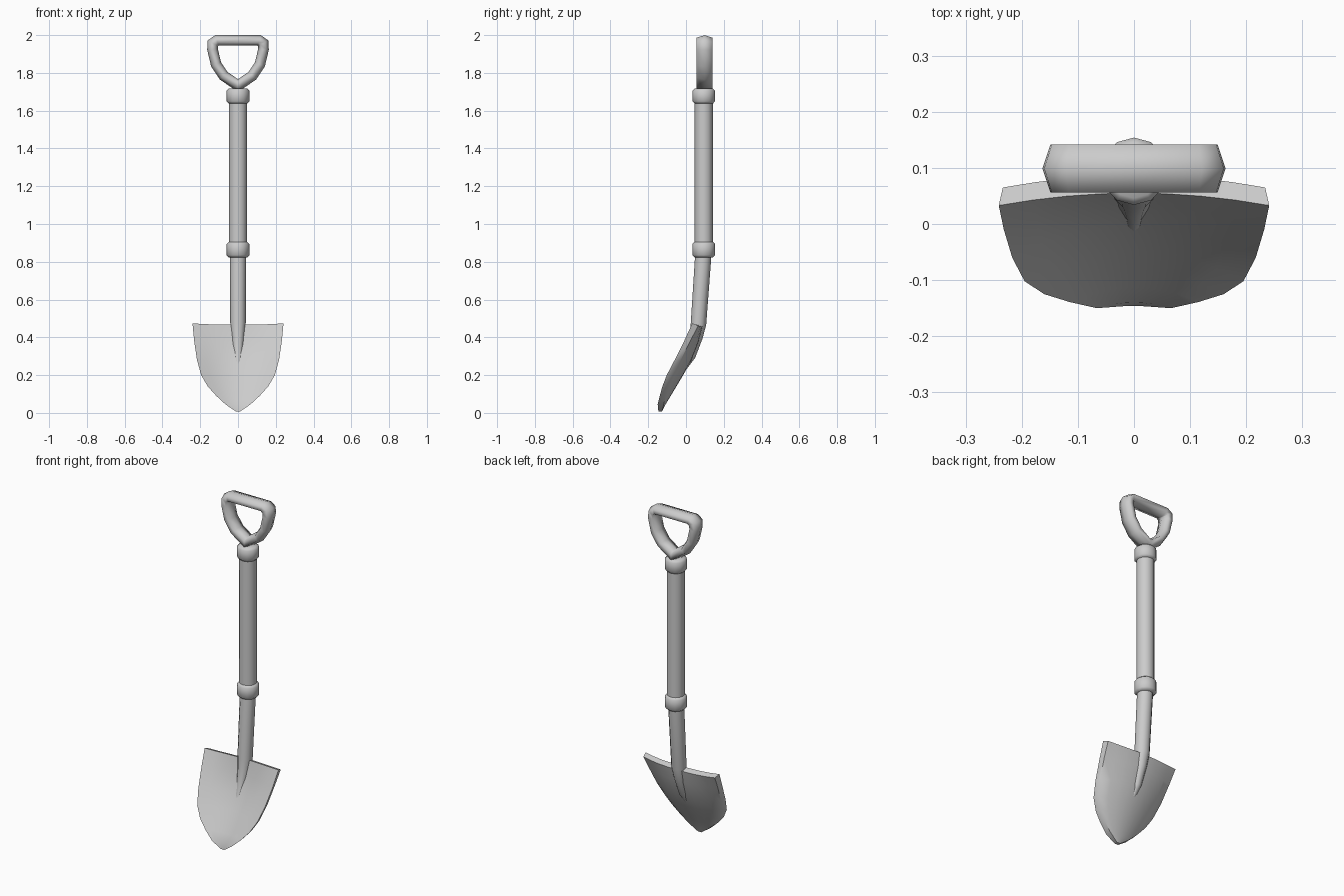
import bpy, bmesh, math
from mathutils import Vector

cube = bpy.data.objects.get("Cube")
if cube:
    bpy.data.objects.remove(cube, do_unlink=True)

grey = bpy.data.materials.new("light grey")
grey.use_nodes = True
grey.diffuse_color = (0.6, 0.6, 0.6, 1)
grey.node_tree.nodes["Principled BSDF"].inputs["Base Color"].default_value = (0.6, 0.6, 0.6, 1)

AXIS_Y = 0.094


def finish(name, bm, angle=50):
    """Turn a bmesh into a smooth-shaded grey object."""
    bmesh.ops.recalc_face_normals(bm, faces=bm.faces)
    mesh = bpy.data.meshes.new(name)
    bm.to_mesh(mesh)
    bm.free()
    mesh.materials.append(grey)
    obj = bpy.data.objects.new(name, mesh)
    bpy.context.collection.objects.link(obj)
    bpy.ops.object.select_all(action='DESELECT')
    obj.select_set(True)
    bpy.context.view_layer.objects.active = obj
    bpy.ops.object.shade_smooth_by_angle(angle=math.radians(angle))
    return obj


def bridge(bm, rings, loop=False):
    """Join successive rings of vertices with quads; cap open ends."""
    n = len(rings[0])
    pairs = list(zip(rings, rings[1:])) + ([(rings[-1], rings[0])] if loop else [])
    for a, b in pairs:
        for i in range(n):
            bm.faces.new((a[i], a[(i + 1) % n], b[(i + 1) % n], b[i]))
    if not loop:
        bm.faces.new(rings[0])
        bm.faces.new(rings[-1])


def tube(name, stations, sides=12):
    """Round tube through (y, z, radius) stations in the x = 0 plane."""
    bm = bmesh.new()
    rings = []
    for k, (y, z, r) in enumerate(stations):
        a, b = stations[max(k - 1, 0)], stations[min(k + 1, len(stations) - 1)]
        t = Vector((0, b[0] - a[0], b[1] - a[1])).normalized()
        if t.length == 0:
            t = Vector((0, 0, 1))
        side, up = Vector((1, 0, 0)), Vector((1, 0, 0)).cross(t)
        ring = []
        for i in range(sides):
            ang = 2 * math.pi * i / sides
            ring.append(bm.verts.new(Vector((0, y, z)) + r * (side * math.cos(ang) + up * math.sin(ang))))
        rings.append(ring)
    bridge(bm, rings)
    return finish(name, bm)


def collar(name, low, high, radius=0.06):
    """Ring with rounded rims, built straight up the shaft axis."""
    c = 0.012
    bm = bmesh.new()
    rings = []
    for z, r in ((low, radius - c), (low + c, radius), (high - c, radius), (high, radius - c)):
        rings.append([bm.verts.new((r * math.cos(i * math.pi / 6),
                                    AXIS_Y + r * math.sin(i * math.pi / 6), z)) for i in range(12)])
    bridge(bm, rings)
    return finish(name, bm)


# Shaft, collars and the bent neck that fades into the blade
tube("shaft", [(AXIS_Y, 0.85, 0.048), (AXIS_Y, 1.68, 0.048)])
collar("upper_collar", 1.637, 1.717)
collar("lower_collar", 0.823, 0.906)
tube("neck", [(AXIS_Y, 0.87, 0.043), (0.089, 0.80, 0.043), (0.066, 0.47, 0.041),
              (0.054, 0.40, 0.034), (0.026, 0.30, 0.024), (-0.028, 0.2, 0.006)])

# Grip: flattened six-sided section swept round a rounded triangle
half = [(0.112, 1.972), (0.133, 1.957), (0.135, 1.925), (0.116, 1.845), (0.076, 1.785)]
path = half + [(0, 1.733)] + [(-x, z) for x, z in reversed(half)]
bm = bmesh.new()
rings = []
for k, (x, z) in enumerate(path):
    p = Vector((x, AXIS_Y + 0.005, z))
    prev, nxt = path[k - 1], path[(k + 1) % len(path)]
    d_in = Vector((x - prev[0], 0, z - prev[1])).normalized()
    d_out = Vector((nxt[0] - x, 0, nxt[1] - z)).normalized()
    t = (d_in + d_out).normalized()
    out = Vector((-t.z, 0, t.x)) / max(t.dot(d_in), 0.8)
    rings.append([bm.verts.new(p + out * 0.028 * math.cos(i * math.pi / 3)
                               + Vector((0, 0.049 * math.sin(i * math.pi / 3), 0))) for i in range(6)])
bridge(bm, rings, loop=True)
finish("grip", bm, 75)

# Blade: rows of (height, half width, rim y, depth of the dish)
rows = [(0.008, 0.012, -0.146, 0.0), (0.045, 0.066, -0.150, 0.01), (0.09, 0.115, -0.139, 0.026),
        (0.14, 0.16, -0.125, 0.042), (0.2, 0.195, -0.102, 0.055), (0.28, 0.217, -0.06, 0.058),
        (0.38, 0.232, -0.01, 0.046), (0.468, 0.241, 0.033, 0.022)]
COLS = 8
bm = bmesh.new()
layers = []
for back in (False, True):
    grid = []
    for z, w, y, depth in rows:
        line = []
        for j in range(COLS + 1):
            u = 2 * j / COLS - 1
            thick = 0.032 if back else 0
            lift = 0.006 * u ** 4 if z > 0.45 else 0
            inset = 0.97 if back else 1
            line.append(bm.verts.new((w * u * inset, y + depth * (1 - u * u) + thick * (0.6 if z < 0.02 else 1),
                                      z + lift - (0.012 if back and z > 0.45 else 0))))
        grid.append(line)
    layers.append(grid)
    for a, b in zip(grid, grid[1:]):
        for j in range(COLS):
            bm.faces.new((a[j], a[j + 1], b[j + 1], b[j]))


def border(grid):
    return grid[0] + [r[-1] for r in grid[1:-1]] + grid[-1][::-1] + [r[0] for r in grid[-2:0:-1]]


f, b = border(layers[0]), border(layers[1])
for i in range(len(f)):
    k = (i + 1) % len(f)
    bm.faces.new((f[i], f[k], b[k], b[i]))
finish("blade", bm, 50)
